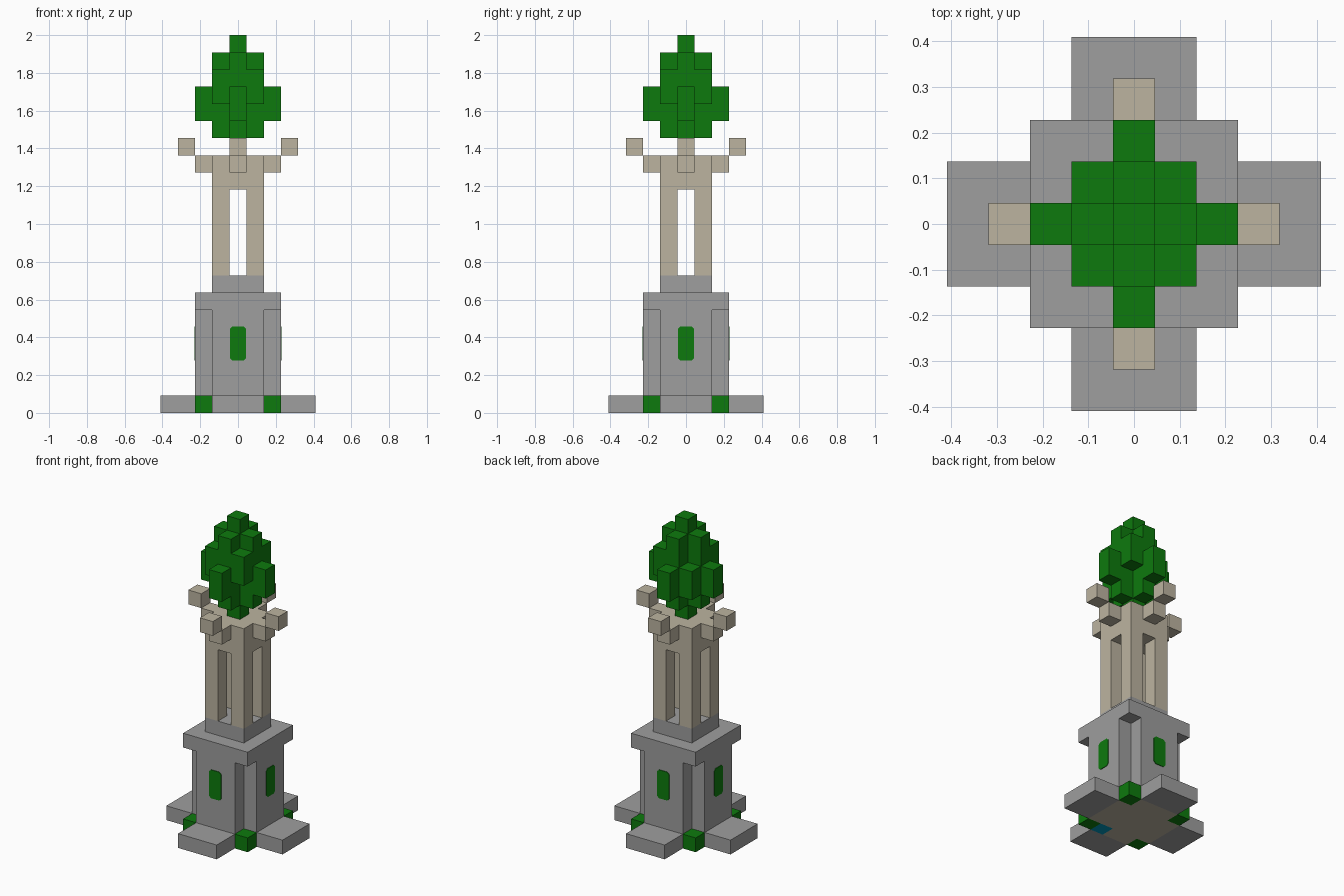
import bpy, bmesh, math
from mathutils import Matrix, Vector

cube = bpy.data.objects.get("Cube")
if cube:
    bpy.data.objects.remove(cube, do_unlink=True)

U = 2 / 22  # edge length of one block


def material(name, rgb):
    m = bpy.data.materials.new(name)
    m.use_nodes = True
    m.diffuse_color = (*rgb, 1)
    bsdf = next(n for n in m.node_tree.nodes if n.type == 'BSDF_PRINCIPLED')
    bsdf.inputs["Base Color"].default_value = (*rgb, 1)
    bsdf.inputs["Roughness"].default_value = 0.9
    return m


STONE = material("grey stone", (0.342, 0.342, 0.342))
SAND = material("pale sandstone", (0.503, 0.456, 0.352))
GREEN = material("leaf green", (0.004, 0.195, 0.004))
TEAL = material("teal", (0.0, 0.30, 0.50))


def add_object(name, bm, mat):
    mesh = bpy.data.meshes.new(name)
    bm.to_mesh(mesh)
    bm.free()
    mesh.materials.append(mat)
    obj = bpy.data.objects.new(name, mesh)
    bpy.context.scene.collection.objects.link(obj)
    return obj


def box(x, y, z):
    """Set of cells in inclusive ranges."""
    return {(i, j, k) for i in range(x[0], x[1] + 1)
            for j in range(y[0], y[1] + 1) for k in range(z[0], z[1] + 1)}


def spin(cells):
    """Repeat cells at four quarter turns."""
    out = set()
    for x, y, z in cells:
        out |= {(x, y, z), (-y, x, z), (-x, -y, z), (y, -x, z)}
    return out


def blocks(name, cells, mat):
    """Outer skin of a set of unit blocks, with flat areas merged."""
    bm = bmesh.new()
    verts = {}

    def vert(p):
        key = tuple(round(c * 2) for c in p)
        if key not in verts:
            verts[key] = bm.verts.new(p * U)
        return verts[key]

    for c in sorted(cells):
        centre = Vector((c[0], c[1], c[2] + 0.5))
        for axis in range(3):
            for s in (-1, 1):
                n = [0, 0, 0]
                n[axis] = s
                if tuple(a + b for a, b in zip(c, n)) in cells:
                    continue
                n = Vector(n)
                u = Vector([0, 0, 0])
                u[(axis + 1) % 3] = 1
                v = n.cross(u)
                bm.faces.new([vert(centre + (n + a * u + b * v) / 2)
                              for a, b in ((-1, -1), (1, -1), (1, 1), (-1, 1))])
    bmesh.ops.dissolve_limit(bm, angle_limit=math.radians(1),
                             verts=bm.verts[:], edges=bm.edges[:])
    return add_object(name, bm, mat)


# Foundation core, with one teal block showing underneath
core = (box((-2, 2), (-1, 1), (0, 0)) | box((-1, 1), (-2, 2), (0, 0)))
teal_cell = {(1, -2, 0)}
blocks("foundation_core", core - teal_cell, SAND)
blocks("foundation_teal_block", teal_cell, TEAL)

# Four steps and the corner shrubs between them
for i, side in enumerate(("right", "back", "left", "front")):
    step = box((3, 4), (-1, 1), (0, 0))
    shrub = {(2, 2, 0)}
    for _ in range(i):
        step = {(-y, x, z) for x, y, z in step}
        shrub = {(-y, x, z) for x, y, z in shrub}
    blocks("step_" + side, step, STONE)
    blocks("corner_shrub_%d" % (i + 1), shrub, GREEN)

# Cross-shaped body with a square cap, and the plinth above
body = box((-2, 2), (-1, 1), (1, 5)) | box((-1, 1), (-2, 2), (1, 5))
blocks("tower_body", body | box((-2, 2), (-2, 2), (6, 6)), STONE)
blocks("plinth", box((-1, 1), (-1, 1), (7, 7)), STONE)

# Four posts carrying a solid lintel with short brackets
posts = spin(box((1, 1), (1, 1), (8, 12)))
lintel = box((-1, 1), (-1, 1), (13, 14))
blocks("posts_and_lintel", posts | lintel | spin({(2, 0, 14)}), SAND)
for i, c in enumerate(sorted(spin({(3, 0, 15)}))):
    blocks("bracket_tip_%d" % (i + 1), {c}, SAND)

# Tree crown: stalk, cross-shaped core, side tufts, corner tufts, tip
crown = {(0, 0, 15), (0, 0, 21)}
crown |= box((-1, 1), (0, 0), (16, 20)) | box((0, 0), (-1, 1), (16, 20))
crown |= spin(box((2, 2), (0, 0), (17, 18)))
for x, y, low in ((1, -1, 18), (1, 1, 18), (-1, -1, 18), (-1, 1, 17)):
    crown |= box((x, x), (y, y), (low, low + 1))
blocks("tree_crown", crown, GREEN)

# Windows: thin plates with clipped corners on each face of the body
W, LOW, HIGH, CUT, THICK = 0.042, 0.277, 0.458, 0.013, 0.004
outline = [(W, LOW + CUT), (W, HIGH - CUT), (W - CUT, HIGH), (CUT - W, HIGH),
           (-W, HIGH - CUT), (-W, LOW + CUT), (CUT - W, LOW), (W - CUT, LOW)]
for i, side in enumerate(("front", "right", "back", "left")):
    bm = bmesh.new()
    face = bm.faces.new([bm.verts.new((x, -2.5 * U, z)) for x, z in outline])
    new = bmesh.ops.extrude_face_region(bm, geom=[face])["geom"]
    bmesh.ops.translate(bm, vec=(0, -THICK, 0),
                        verts=[g for g in new if isinstance(g, bmesh.types.BMVert)])
    bmesh.ops.recalc_face_normals(bm, faces=bm.faces[:])
    bmesh.ops.rotate(bm, cent=(0, 0, 0), verts=bm.verts[:],
                     matrix=Matrix.Rotation(i * math.pi / 2, 3, 'Z'))
    add_object("window_" + side, bm, GREEN)
